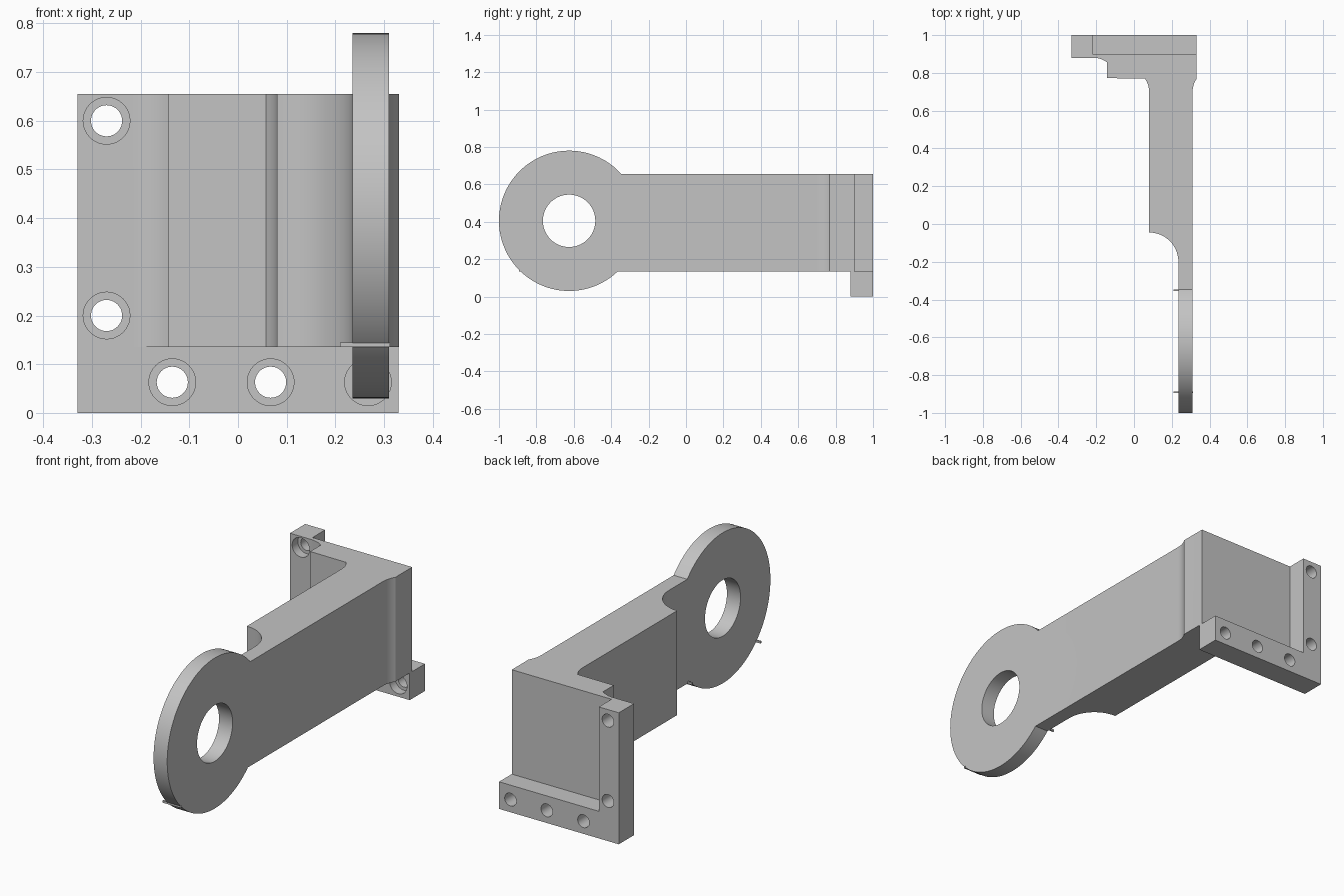
import bpy, bmesh
from math import cos, sin, radians

cube = bpy.data.objects.get("Cube")
if cube:
    bpy.data.objects.remove(cube, do_unlink=True)

gray = bpy.data.materials.new("plain_gray")
gray.use_nodes = True
COLOR = (0.55, 0.55, 0.55, 1)
gray.diffuse_color = COLOR
for node in gray.node_tree.nodes:
    if node.type == 'BSDF_PRINCIPLED':
        node.inputs["Base Color"].default_value = COLOR

# How a profile point (a, b) and a depth d map to space for each extrusion axis
PLACE = {"x": lambda a, b, d: (d, a, b),
         "y": lambda a, b, d: (a, d, b),
         "z": lambda a, b, d: (a, b, d)}


def arc(cx, cy, r, start, end, steps):
    angles = [radians(start + (end - start) * i / steps) for i in range(steps + 1)]
    return [(cx + r * cos(t), cy + r * sin(t)) for t in angles]


def circle(cx, cy, r, steps=64):
    return arc(cx, cy, r, 0, 360, steps)[:-1]


def prism(name, profile, axis, low, high):
    """Extrude a closed profile along one axis."""
    bm = bmesh.new()
    ends = [[bm.verts.new(PLACE[axis](a, b, d)) for a, b in profile] for d in (low, high)]
    for ring in ends:
        bm.faces.new(ring)
    n = len(profile)
    for i in range(n):
        j = (i + 1) % n
        bm.faces.new((ends[0][i], ends[0][j], ends[1][j], ends[1][i]))
    bmesh.ops.recalc_face_normals(bm, faces=bm.faces)
    mesh = bpy.data.meshes.new(name)
    bm.to_mesh(mesh)
    bm.free()
    mesh.materials.append(gray)
    ob = bpy.data.objects.new(name, mesh)
    bpy.context.collection.objects.link(ob)
    return ob


def activate(ob):
    bpy.ops.object.select_all(action='DESELECT')
    ob.select_set(True)
    bpy.context.view_layer.objects.active = ob


def combine(target, tool, operation):
    """Apply a boolean and discard the tool."""
    activate(target)
    mod = target.modifiers.new("cut", 'BOOLEAN')
    mod.operation = operation
    mod.solver = 'EXACT'
    mod.object = tool
    bpy.ops.object.modifier_apply(modifier=mod.name)
    bpy.data.objects.remove(tool, do_unlink=True)


BOTTOM, TOP = 0.135, 0.655
INNER, OUTER = 0.235, 0.31
FRONT, RECESS, BACK = 0.88, 0.9, 1.0

# Arm and bracket body, drawn from above with its fillets
outline = [(-0.25, RECESS), (-0.25, FRONT)]
outline += arc(-0.215, 0.76, 0.12, 90, 53, 8)
outline += [(-0.143, 0.772)]
outline += arc(-0.04, 0.70, 0.12, 36, 0, 8)
outline += arc(0.08, -0.2, 0.155, 90, 0, 20)
outline += [(INNER, -0.45), (OUTER, -0.45)]
outline += arc(0.43, 0.70, 0.12, 180, 146, 8)
outline += [(0.33, 0.775), (0.33, RECESS)]
bracket = prism("bracket", outline, "z", BOTTOM, TOP)

# L-shaped mounting flange
flange = prism("flange", [(-0.33, 0), (0.33, 0), (0.33, BOTTOM), (-0.22, BOTTOM),
                          (-0.22, TOP), (-0.33, TOP)], "y", FRONT, BACK)
combine(bracket, flange, 'UNION')

# Round eye at the front end
eye = prism("eye", circle(-0.625, 0.405, 0.375, 128), "x", INNER, OUTER)
combine(bracket, eye, 'UNION')
bore = prism("bore", circle(-0.625, 0.405, 0.14, 96), "x", 0.1, 0.5)
combine(bracket, bore, 'DIFFERENCE')

# Counterbored screw holes
for x, z in [(-0.135, 0.063), (0.067, 0.063), (0.267, 0.063), (-0.27, 0.2), (-0.27, 0.6)]:
    combine(bracket, prism("hole", circle(x, z, 0.032, 40), "y", 0.8, 1.1), 'DIFFERENCE')
    combine(bracket, prism("sink", circle(x, z, 0.048, 40), "y", 0.86, 0.925), 'DIFFERENCE')

activate(bracket)
bpy.ops.object.shade_smooth_by_angle(angle=radians(25))

# Thin ribs on the lower edge of the eye
for name, y, x_end in (("front_rib", -0.89, 0.312), ("rear_rib", -0.35, 0.24)):
    prism(name, [(0.21, BOTTOM), (x_end, BOTTOM), (x_end, 0.145), (0.21, 0.145)],
          "y", y - 0.004, y + 0.004)
